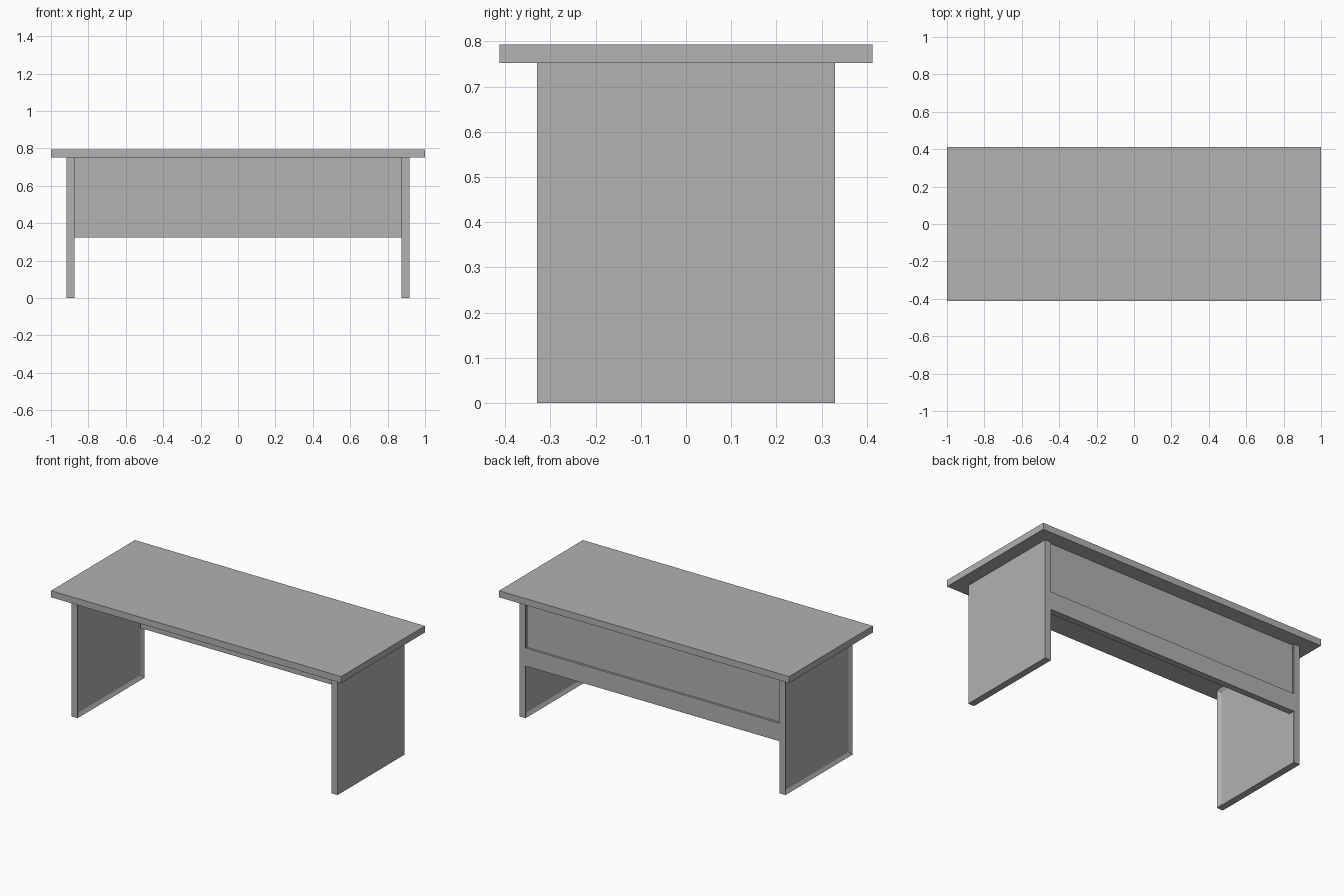
import bpy
import bmesh
from mathutils import Vector

cube = bpy.data.objects.get("Cube")
if cube:
    bpy.data.objects.remove(cube, do_unlink=True)

grey = bpy.data.materials.new("plain_grey")
grey.use_nodes = True
colour = (0.445, 0.445, 0.445, 1)
grey.diffuse_color = colour
grey.node_tree.nodes["Principled BSDF"].inputs["Base Color"].default_value = colour

TOP, UNDER = 0.793, 0.752            # tabletop heights
LEG_IN, LEG_OUT, LEG_Y = 0.875, 0.917, 0.33


def finish(name, bm):
    bmesh.ops.recalc_face_normals(bm, faces=bm.faces)
    mesh = bpy.data.meshes.new(name)
    bm.to_mesh(mesh)
    bm.free()
    mesh.materials.append(grey)
    obj = bpy.data.objects.new(name, mesh)
    bpy.context.collection.objects.link(obj)
    return obj


def box(name, low, high, recessed=()):
    """Box between two corners; faces along the recessed directions get a sunken field."""
    low, high = Vector(low), Vector(high)
    bm = bmesh.new()
    bmesh.ops.create_cube(bm, size=1)
    for v in bm.verts:
        v.co = (low + high) / 2 + v.co * (high - low)
    bm.normal_update()
    for direction in recessed:
        faces = [f for f in bm.faces if f.normal.dot(Vector(direction)) > 0.9]
        bmesh.ops.inset_individual(bm, faces=faces, thickness=0.03, depth=-0.013)
    return finish(name, bm)


# Tabletop slab
box("tabletop", (-1, -0.413, UNDER), (1, 0.413, TOP))

# Slab legs with framed recesses
box("left_leg", (LEG_IN, -LEG_Y, 0), (LEG_OUT, LEG_Y, UNDER), [(-1, 0, 0)])
box("right_leg", (-LEG_OUT, -LEG_Y, 0), (-LEG_IN, LEG_Y, UNDER), [(1, 0, 0), (-1, 0, 0)])

# Back panel: stepped profile swept between the legs
inner, step = LEG_Y - 0.04, LEG_Y - 0.013
profile = [(inner, 0.325), (LEG_Y, 0.325), (LEG_Y, 0.437),
           (step, 0.437), (step, UNDER), (inner, UNDER)]
bm = bmesh.new()
face = bm.faces.new([bm.verts.new((-LEG_IN, y, z)) for y, z in profile])
swept = bmesh.ops.extrude_face_region(bm, geom=[face])["geom"]
verts = [g for g in swept if isinstance(g, bmesh.types.BMVert)]
bmesh.ops.translate(bm, verts=verts, vec=(2 * LEG_IN, 0, 0))
finish("back_panel", bm)
